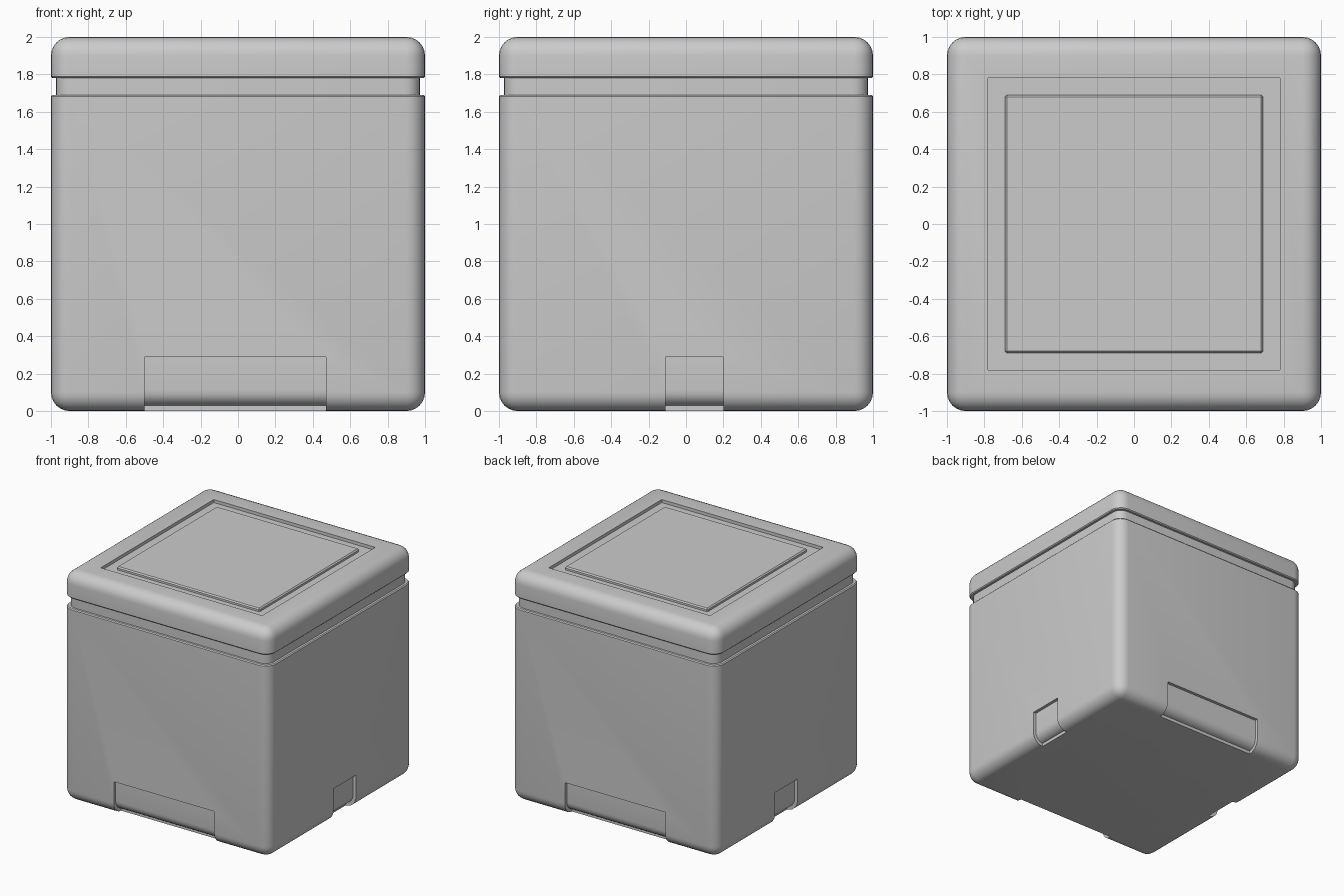
import bpy, bmesh

if "Cube" in bpy.data.objects:
    bpy.data.objects.remove(bpy.data.objects["Cube"])

R = 0.1       # outer corner radius
D = 0.027     # depth of every groove and notch


def box(name, x, y, z, radius=0.0, segments=6):
    """Axis-aligned box from (min, max) ranges, optionally with rounded edges."""
    bm = bmesh.new()
    bmesh.ops.create_cube(bm, size=1)
    for v in bm.verts:
        for i, (lo, hi) in enumerate((x, y, z)):
            v.co[i] = hi if v.co[i] > 0 else lo
    if radius:
        bmesh.ops.bevel(bm, geom=bm.edges[:], offset=radius, segments=segments,
                        profile=0.5, affect='EDGES')
    me = bpy.data.meshes.new(name)
    bm.to_mesh(me)
    bm.free()
    ob = bpy.data.objects.new(name, me)
    bpy.context.collection.objects.link(ob)
    return ob


def combine(target, helper, operation):
    """Boolean a helper into the target, then remove the helper."""
    helper.hide_render = True
    mod = target.modifiers.new(helper.name, 'BOOLEAN')
    mod.operation = operation
    mod.solver = 'EXACT'
    mod.object = helper
    bpy.context.view_layer.objects.active = target
    bpy.ops.object.modifier_apply(modifier=mod.name)
    bpy.data.objects.remove(helper)


# Outer rounded shell
crate = box("crate", (-1, 1), (-1, 1), (0, 2), R)

# Lid seam and top pocket
combine(crate, box("seam_cutter", (-1.2, 1.2), (-1.2, 1.2), (1.69, 1.78)), 'DIFFERENCE')
combine(crate, box("pocket_cutter", (-.78, .78), (-.78, .78), (1.9, 2.2)), 'DIFFERENCE')

# Bottom notches, wide on front and back, narrow on left and right
for s in (-1, 1):
    span = tuple(sorted((s * 0.9, s * 1.2)))
    combine(crate, box("wide_notch_cutter", (-.5, .47), span, (-.2, .29)), 'DIFFERENCE')
    combine(crate, box("narrow_notch_cutter", span, (-.11, .20), (-.2, .29)), 'DIFFERENCE')

# Inner core gives all recesses their floor
h = 1 - D
combine(crate, box("inner_core", (-h, h), (-h, h), (D, 2 - D), R - D + 0.01), 'UNION')

# Small chamfer on the seam lips
bm = bmesh.new()
bm.from_mesh(crate.data)
lips = [e for e in bm.edges if len(e.link_faces) == 2
        and e.calc_face_angle_signed() > 0.5
        and any(all(abs(v.co.z - z) < 1e-4 for v in e.verts) for z in (1.69, 1.78))]
bmesh.ops.bevel(bm, geom=lips, offset=0.008, segments=1, affect='EDGES')
bm.to_mesh(crate.data)
bm.free()

# Raised centre panel of the lid
panel = box("lid_panel", (-.69, .69), (-.69, .69), (1.9, 2.0), 0.01, 1)
combine(crate, panel, 'UNION')

crate.select_set(True)
bpy.context.view_layer.objects.active = crate
bpy.ops.object.shade_smooth_by_angle(angle=0.5)
